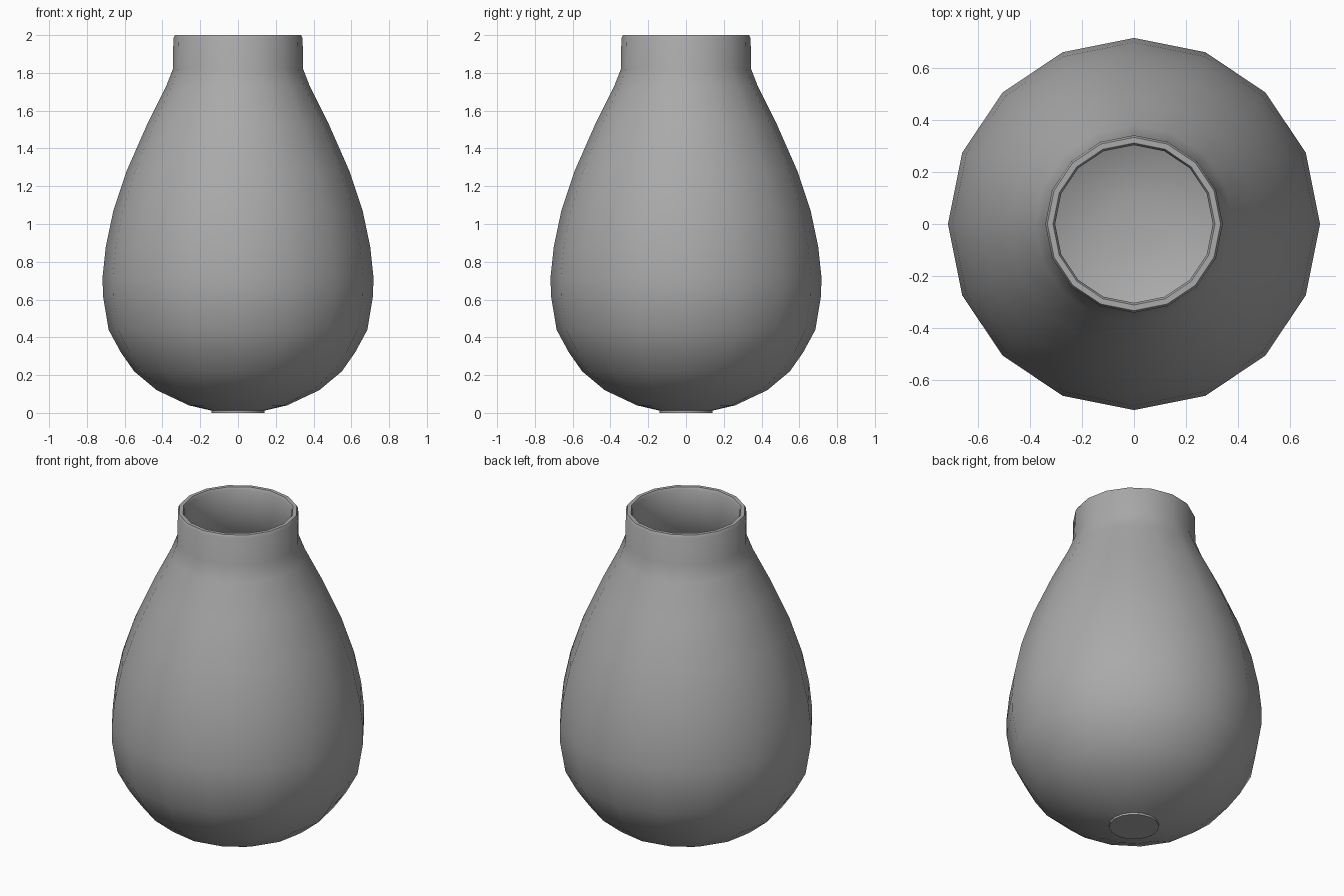
import bpy, bmesh, math

cube = bpy.data.objects.get("Cube")
if cube:
    bpy.data.objects.remove(cube, do_unlink=True)

SIDES = 16
WALL = 0.038

# Plain grey clay
clay = bpy.data.materials.new("grey clay")
clay.use_nodes = True
colour = (0.4, 0.4, 0.4, 1)
clay.diffuse_color = colour
clay.node_tree.nodes["Principled BSDF"].inputs["Base Color"].default_value = colour

# Body profile from the foot to the neck, as (radius, height)
body = [(0.26, 0.04), (0.43, 0.12), (0.55, 0.22), (0.62, 0.32), (0.685, 0.44),
        (0.715, 0.62), (0.717, 0.72), (0.70, 0.88), (0.66, 1.07), (0.59, 1.28),
        (0.48, 1.53), (0.38, 1.73), (0.345, 1.82)]
foot = [(0, 0), (0.14, 0), (0.14, 0.012)]
rim = [(0.342, 1.985), (0.334, 2), (0.312, 2), (0.304, 1.985)]

# Inner wall: the body profile pushed inwards along its normals
inner = []
for i, (r, z) in enumerate(body):
    r0, z0 = body[max(i - 1, 0)]
    r1, z1 = body[min(i + 1, len(body) - 1)]
    length = math.hypot(r1 - r0, z1 - z0)
    inner.append((r - WALL * (z1 - z0) / length, z + WALL * (r1 - r0) / length))
floor = [(0.11, 0.05), (0, 0.05)]
profile = foot + body + rim + inner[::-1] + floor

# Turn the profile around the vertical axis
bm = bmesh.new()
verts = [bm.verts.new((r, 0, z)) for r, z in profile]
edges = [bm.edges.new(pair) for pair in zip(verts, verts[1:])]
bmesh.ops.spin(bm, geom=verts + edges, cent=(0, 0, 0), axis=(0, 0, 1),
               angle=math.tau, steps=SIDES, use_merge=False)
bmesh.ops.remove_doubles(bm, verts=bm.verts, dist=0.0005)
bmesh.ops.recalc_face_normals(bm, faces=bm.faces)
mesh = bpy.data.meshes.new("vase")
bm.to_mesh(mesh)
bm.free()
mesh.materials.append(clay)
vase = bpy.data.objects.new("vase", mesh)
bpy.context.collection.objects.link(vase)

# Smooth sides, with a crisp edge at the foot
bpy.ops.object.select_all(action="DESELECT")
vase.select_set(True)
bpy.context.view_layer.objects.active = vase
bpy.ops.object.shade_smooth_by_angle(angle=math.radians(50))
